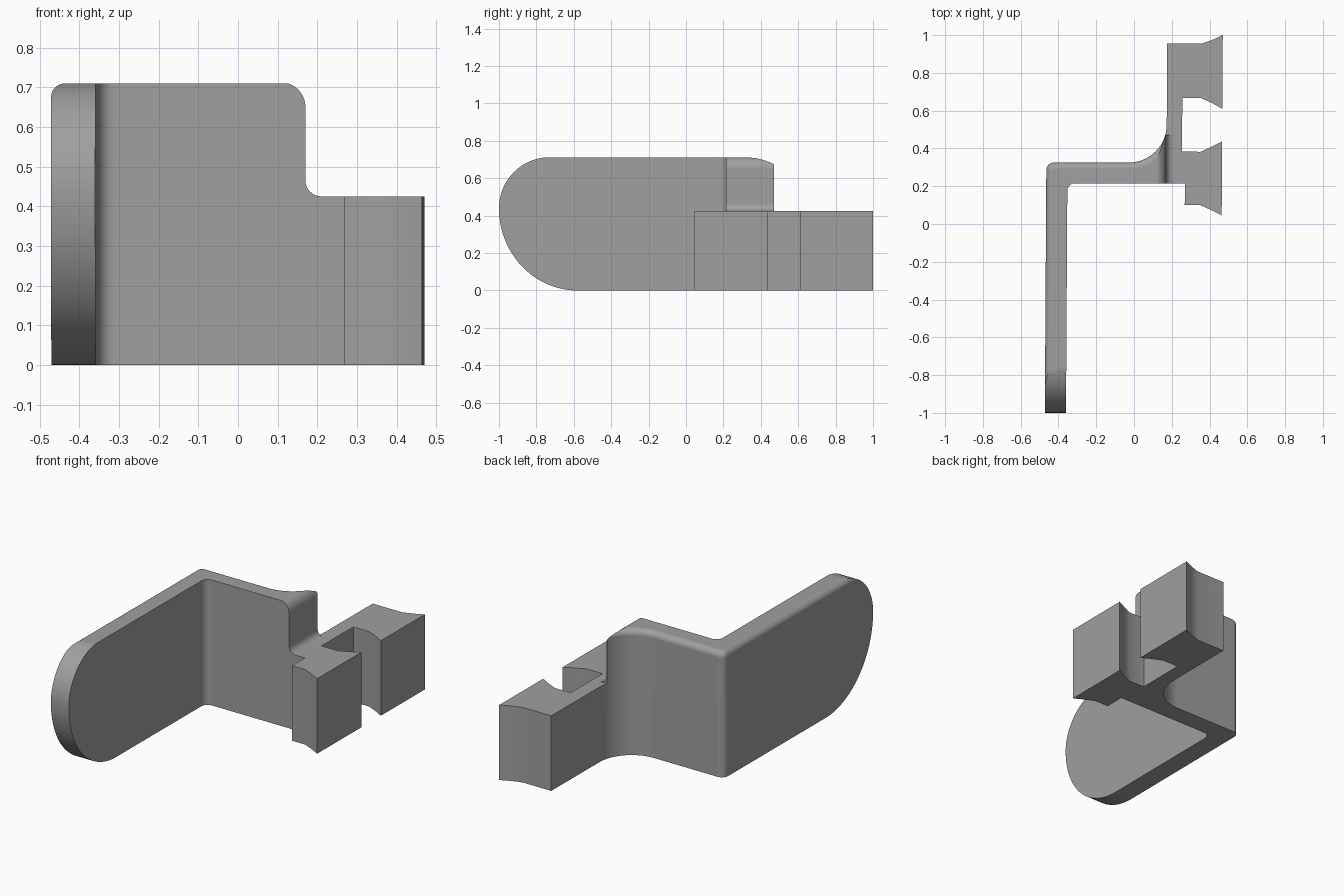
import bpy, bmesh, math

if "Cube" in bpy.data.objects:
    bpy.data.objects.remove(bpy.data.objects["Cube"])

grey = bpy.data.materials.new("plain grey")
grey.diffuse_color = (0.35, 0.35, 0.35, 1)
grey.use_nodes = True
grey.node_tree.nodes["Principled BSDF"].inputs["Base Color"].default_value = grey.diffuse_color


def arc(cx, cy, rx, ry, a0, a1, n=12):
    """Points on an elliptical arc, angles in degrees."""
    return [(cx + rx * math.cos(math.radians(a0 + (a1 - a0) * i / n)),
             cy + ry * math.sin(math.radians(a0 + (a1 - a0) * i / n)))
            for i in range(n + 1)]


def prism(name, pts, lo, hi, axis):
    """Extrude a 2D outline along one axis from lo to hi."""
    place = {"x": lambda a, b, t: (t, a, b),
             "y": lambda a, b, t: (a, t, b),
             "z": lambda a, b, t: (a, b, t)}[axis]
    bm = bmesh.new()
    ends = [[bm.verts.new(place(a, b, t)) for a, b in pts] for t in (lo, hi)]
    for ring in ends:
        bm.faces.new(ring)
    for i in range(len(pts)):
        j = (i + 1) % len(pts)
        bm.faces.new((ends[0][i], ends[0][j], ends[1][j], ends[1][i]))
    bmesh.ops.recalc_face_normals(bm, faces=bm.faces)
    me = bpy.data.meshes.new(name)
    bm.to_mesh(me)
    bm.free()
    ob = bpy.data.objects.new(name, me)
    bpy.context.collection.objects.link(ob)
    me.materials.append(grey)
    return ob


def boolean(ob, cutter, operation):
    """Apply a cutter to the object, then remove the cutter."""
    m = ob.modifiers.new(cutter.name, "BOOLEAN")
    m.object, m.operation, m.solver = cutter, operation, "EXACT"
    bpy.context.view_layer.objects.active = ob
    bpy.ops.object.modifier_apply(modifier=m.name)
    bpy.data.objects.remove(cutter)


# Plan of the whole bracket: outer back run first, then clips, then inner side
outer = ([(-0.466, -1.1)] + arc(-0.426, 0.285, 0.04, 0.04, 180, 90, 8)
         + arc(-0.03, 0.525, 0.2, 0.2, -90, 0, 16) + [(0.17, 0.955)])
clips = [(0.35, 0.955), (0.41, 0.975), (0.464, 1.0),
         (0.464, 0.61), (0.41, 0.64), (0.35, 0.667), (0.252, 0.667),
         (0.252, 0.385), (0.35, 0.382), (0.41, 0.41), (0.464, 0.437),
         (0.464, 0.045), (0.41, 0.073), (0.35, 0.1), (0.268, 0.1), (0.268, 0.215)]
inner = arc(-0.314, 0.175, 0.04, 0.04, 90, 180, 8) + [(-0.354, -1.1)]
# The plan leans very slightly to the right towards the back
plan = [(x + 0.006 * y, y) for x, y in outer + clips + inner]
bracket = prism("hook_bracket", plan, -0.1, 0.71, "z")

# Rounded upper edge along the outer back run
bm = bmesh.new()
bm.from_mesh(bracket.data)
bm.verts.ensure_lookup_table()
top = len(plan)
run = [bm.edges.get((bm.verts[top + i], bm.verts[top + i + 1]))
       for i in range(len(outer) - 1)]
bmesh.ops.bevel(bm, geom=run, offset=0.034, segments=6, profile=0.5, affect="EDGES")
bmesh.ops.recalc_face_normals(bm, faces=bm.faces)
bm.to_mesh(bracket.data)
bm.free()

# Rounded end of the arm and flat underside
side = (arc(-0.73, 0.44, 0.27, 0.272, 90, 180, 20)
        + arc(-0.58, 0.44, 0.42, 0.44, 180, 270, 24)[1:]
        + [(1.5, 0), (1.5, 0.9), (-0.7, 0.9)])
boolean(bracket, prism("arm_end_shape", side, -1, 1, "x"), "INTERSECT")

# Step down from the tall wall to the clip block
step = ([(0.11, 0.9)] + arc(0.11, 0.65, 0.06, 0.062, 90, 0, 10)
        + arc(0.21, 0.465, 0.04, 0.04, 180, 270, 8) + [(0.8, 0.425), (0.8, 0.9)])
boolean(bracket, prism("step_cutter", step, -0.5, 1.5, "y"), "DIFFERENCE")
rear = [(0.47, 0.4253), (1.5, 0.4253), (1.5, 0.9), (0.47, 0.9)]
boolean(bracket, prism("rear_cutter", rear, 0.1, 0.25, "x"), "DIFFERENCE")

# Smooth shading with sharp edges kept
bpy.context.view_layer.objects.active = bracket
bracket.select_set(True)
bpy.ops.object.shade_smooth_by_angle(angle=math.radians(30))
wn = bracket.modifiers.new("even_shading", "WEIGHTED_NORMAL")
wn.keep_sharp = True
